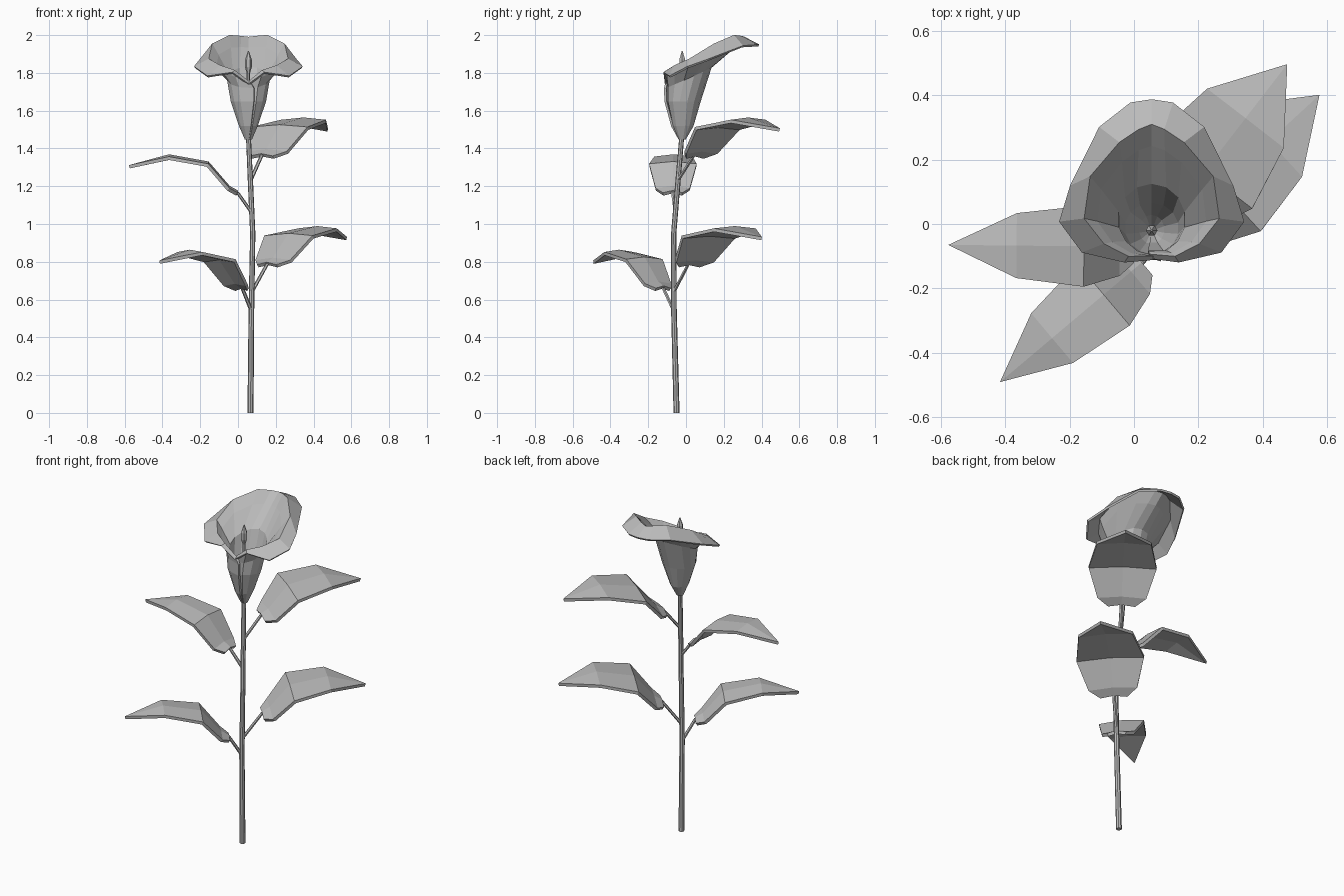
import bpy, bmesh, math
from mathutils import Vector

if "Cube" in bpy.data.objects:
    bpy.data.objects.remove(bpy.data.objects["Cube"])

GREY = (0.5, 0.5, 0.5, 1)
mat = bpy.data.materials.new("plain grey")
mat.use_nodes = True
mat.diffuse_color = GREY
mat.node_tree.nodes["Principled BSDF"].inputs["Base Color"].default_value = GREY


def sheet(name, rows, closed=False, thickness=0.0):
    """Skin a list of equally long point rows; close them into rings or thicken the sheet."""
    bm = bmesh.new()
    grid = [[bm.verts.new(p) for p in row] for row in rows]
    n = len(rows[0])
    for a, b in zip(grid, grid[1:]):
        for i in range(n if closed else n - 1):
            j = (i + 1) % n
            bm.faces.new((a[i], a[j], b[j], b[i]))
    if closed:
        bm.faces.new(grid[0][::-1])
        bm.faces.new(grid[-1])
    bmesh.ops.remove_doubles(bm, verts=bm.verts, dist=0.0005)
    bmesh.ops.recalc_face_normals(bm, faces=bm.faces)
    mesh = bpy.data.meshes.new(name)
    bm.to_mesh(mesh)
    bm.free()
    mesh.materials.append(mat)
    obj = bpy.data.objects.new(name, mesh)
    bpy.context.collection.objects.link(obj)
    if thickness:
        mod = obj.modifiers.new("thickness", "SOLIDIFY")
        mod.thickness = thickness
        mod.offset = 0
    return obj


def tube(name, path, sides=6):
    """Sweep level rings along (x, y, z, radius) points."""
    turns = [2 * math.pi * i / sides for i in range(sides)]
    return sheet(name, [[(x + r * math.cos(t), y + r * math.sin(t), z) for t in turns]
                        for x, y, z, r in path], closed=True)


# Stem, gently bent
tube("stem", [(.066, -.05, 0, .016), (.071, -.064, .55, .015), (.078, -.065, .95, .014),
              (.066, -.043, 1.22, .014), (.055, -.022, 1.47, .013)], 8)

# Leaf stations: distance from tip, half width, drop below the crest
STATIONS = [(0, 0, .062), (.21, .1, .005), (.415, .125, .042), (.525, .09, .17), (.57, .05, .195)]


def leaf(name, tip, heading, crest, wide, joint):
    out = Vector(heading).normalized()
    side = Vector((out.y, -out.x))
    rows = []
    for dist, half, drop in STATIONS:
        mid = Vector(tip) - out * dist
        row = []
        for s in (-1, 0, 1):
            p = mid + side * s * half * wide
            row.append((p.x, p.y, crest - drop - .012 * abs(s) * (half > 0)))
        rows.append(row)
    sheet(name, rows, thickness=.018)
    end = rows[-1][1]
    tube(name + "_stalk", [(*joint, .011), (*end, .01)])


leaf("lower_right_leaf", (-.415, -.49), (-.765, -.645), .86, 1, (.071, -.064, .54))
leaf("upper_right_leaf", (-.575, -.065), (-1, .01), 1.365, 1, (.073, -.055, 1.06))
leaf("upper_left_leaf", (.475, .495), (.61, .79), 1.56, 1.5, (.066, -.043, 1.23))
leaf("lower_left_leaf", (.575, .4), (.735, .677), .985, 1.5, (.073, -.064, .64))

# Flower: half rings run from the front seam to the back, offsets in x from the axis
AXIS = .055
RIDGE = [(0, -.1, 1.745), (.075, -.1, 1.81), (.15, -.06, 1.835), (.21, .02, 1.87),
         (.19, .15, 1.95), (.1, .255, 1.995), (.04, .295, 1.99), (0, .31, 1.985)]
RIM = [(0, -.105, 1.735), (.085, -.115, 1.8), (.215, -.085, 1.78), (.285, .01, 1.83),
       (.25, .12, 1.87), (.16, .3, 1.94), (.065, .375, 1.945), (0, .385, 1.945)]


def oval(half, front, back, z_front, z_back):
    ring = []
    for k in range(8):
        t = math.pi * k / 7
        f = (1 - math.cos(t)) / 2
        ring.append((half * math.sin(t), front + (back - front) * f,
                     z_front + (z_back - z_front) * f))
    return ring


throat = oval(.11, -.1, .13, 1.72, 1.83)
collar = [tuple(Vector(a).lerp(Vector(b), .65)) for a, b in zip(throat, RIDGE)]
halves = [oval(.014, -.033, -.007, 1.45, 1.45), oval(.045, -.068, .034, 1.52, 1.52),
          oval(.09, -.098, .072, 1.65, 1.65), throat, collar, RIDGE, RIM]


def wrap(half, lap):
    """Mirror a half ring and let the front edges overlap at the seam."""
    left = [(AXIS + x, y, z) for x, y, z in half]
    right = [(AXIS - x, y, z) for x, y, z in half[-2::-1]]
    left[0] = (AXIS - .4 * lap, half[0][1] + .35 * lap, half[0][2])
    right[-1] = (AXIS + lap, half[0][1] - .35 * lap, half[0][2])
    return left + right


laps = (.004, .015, .03, .03, .02, .01, .005)
sheet("flower_trumpet", [wrap(h, lap) for h, lap in zip(halves, laps)], thickness=.012)

# Pointed central spike
tube("flower_spike", [(AXIS, -.02, z, r) for z, r in
                      ((1.46, .008), (1.8, .009), (1.83, .018), (1.87, .018), (1.915, .003))])
